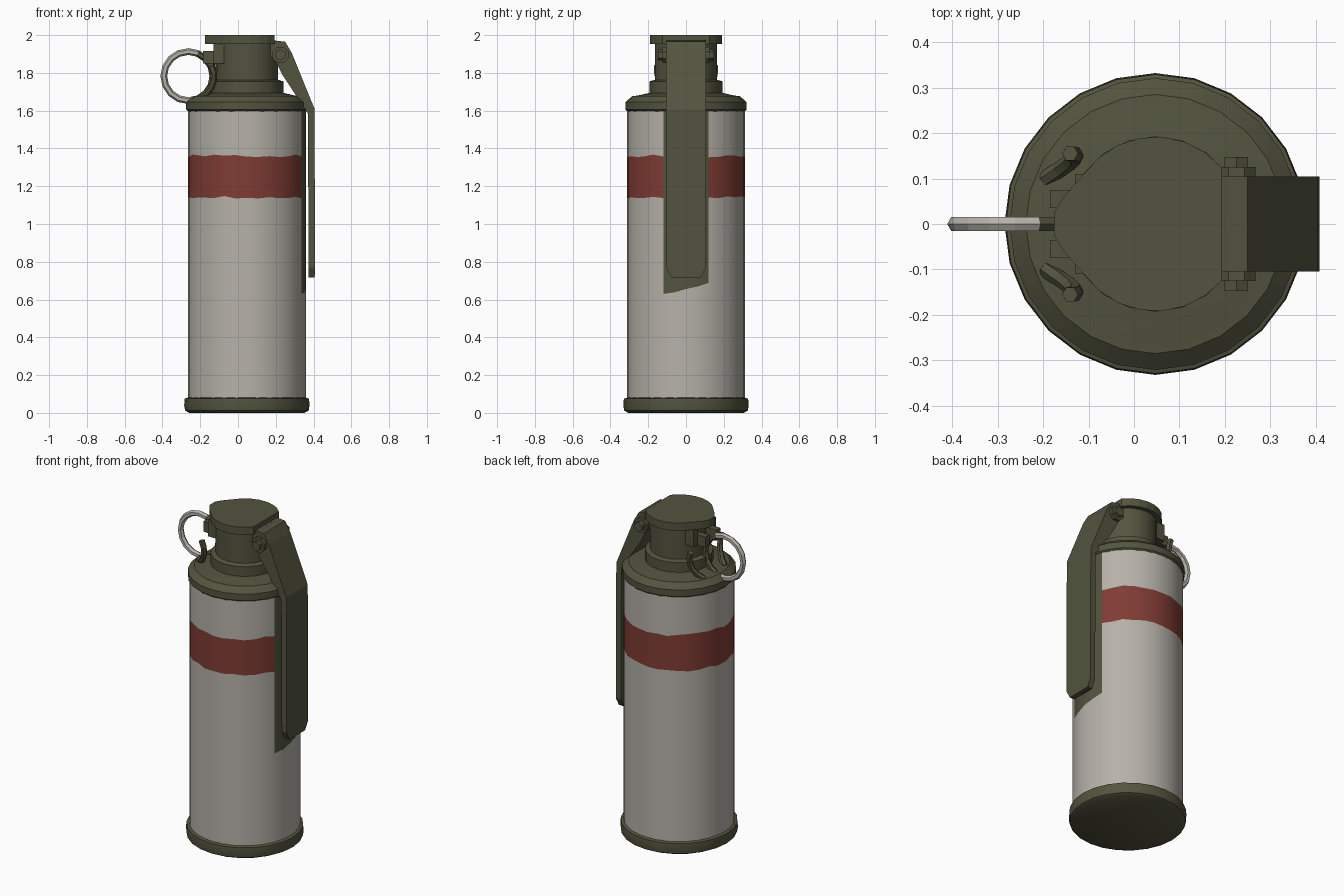
import bpy, bmesh, math, random
from math import sin, cos, pi, radians
from mathutils import Vector

if "Cube" in bpy.data.objects:
    bpy.data.objects.remove(bpy.data.objects["Cube"])

random.seed(4)
CX = 0.047  # axis of the canister


def material(name, rgb):
    m = bpy.data.materials.new(name)
    m.diffuse_color = (*rgb, 1)
    m.use_nodes = True
    m.node_tree.nodes["Principled BSDF"].inputs["Base Color"].default_value = m.diffuse_color
    return m


GREEN = material("olive green", (0.085, 0.088, 0.049))
GREY = material("warm grey", (0.47, 0.445, 0.40))
RED = material("dull red", (0.215, 0.045, 0.034))


def finish(name, bm, mats, smooth=None):
    bmesh.ops.recalc_face_normals(bm, faces=bm.faces)
    me = bpy.data.meshes.new(name)
    bm.to_mesh(me)
    bm.free()
    ob = bpy.data.objects.new(name, me)
    bpy.context.collection.objects.link(ob)
    for m in mats:
        me.materials.append(m)
    if smooth:
        bpy.ops.object.select_all(action='DESELECT')
        ob.select_set(True)
        bpy.context.view_layer.objects.active = ob
        bpy.ops.object.shade_smooth_by_angle(angle=radians(smooth))
    return ob


def loft(rings, closed=False):
    """Skin between rings of points; cap the ends unless closed."""
    bm = bmesh.new()
    vs = [[bm.verts.new(p) for p in r] for r in rings]
    n = len(vs[0])
    pairs = list(zip(vs, vs[1:])) + ([(vs[-1], vs[0])] if closed else [])
    for a, b in pairs:
        for i in range(n):
            j = (i + 1) % n
            bm.faces.new((a[i], a[j], b[j], b[i]))
    if not closed:
        bm.faces.new(vs[0])
        bm.faces.new(vs[-1])
    return bm


def lathe(profile, segs):
    return loft([[(CX + r * cos(2 * pi * i / segs), r * sin(2 * pi * i / segs), z)
                  for i in range(segs)] for r, z in profile])


def tube(path, radius, sides=6, closed=False):
    path = [Vector(p) for p in path]
    n, rings = len(path), []
    for i, p in enumerate(path):
        a = path[i - 1] if closed or i else p
        b = path[(i + 1) % n] if closed or i < n - 1 else p
        t = (b - a).normalized()
        u = t.cross(Vector((0, 1, 0))).normalized()
        w = t.cross(u)
        rings.append([p + radius * (u * cos(2 * pi * k / sides) + w * sin(2 * pi * k / sides))
                      for k in range(sides)])
    return loft(rings, closed)


def box(name, x, y, z, mat=GREEN):
    bm = loft([[(x[0], y[0], h), (x[1], y[0], h), (x[1], y[1], h), (x[0], y[1], h)] for h in z])
    return finish(name, bm, [mat])


# Canister body with red band and a green patch behind the lever
bm = lathe([(0.312, 0.06), (0.312, 0.66), (0.312, 1.14), (0.312, 1.36), (0.312, 1.61)], 32)
for f in bm.faces:
    c = f.calc_center_median()
    if c.x > 0.3 and abs(c.y) < 0.1 and c.z > 0.66:
        f.material_index = 2
    elif 1.15 < c.z < 1.35 and len(f.verts) == 4:
        f.material_index = 1
for v in bm.verts:
    if 0.5 < v.co.z < 1.5:
        v.co.z += random.uniform(-0.008, 0.008)
    if abs(v.co.z - 0.66) < 0.02 and v.co.x > 0.3:
        v.co.z += 0.25 * v.co.y
finish("canister_body", bm, [GREY, RED, GREEN], 35)

# Base rim
finish("base_rim", lathe([(0.305, 0), (0.327, 0.012), (0.332, 0.04), (0.329, 0.075),
                          (0.308, 0.082)], 24), [GREEN], 35)

# Shoulder cap with shallow slope to the neck
finish("shoulder_cap", lathe([(0.31, 1.595), (0.321, 1.605), (0.321, 1.645), (0.285, 1.677),
                              (0.255, 1.68), (0.19, 1.695), (0.1, 1.695)], 24), [GREEN], 35)

# Fuse neck: collar and upper column
finish("neck_collar", lathe([(0.193, 1.68), (0.193, 1.755), (0.16, 1.765)], 20), [GREEN], 35)
finish("fuse_column", lathe([(0.165, 1.75), (0.165, 1.97)], 20), [GREEN], 35)

# Top plate: round with a tongue at the ring side, cut flat at the lever side
half = [(CX + 0.192 * cos(radians(a)), 0.192 * sin(radians(a))) for a in range(40, 146, 15)]
half += [(-0.155, 0.06), (-0.176, 0.025)]
outline = half + [(x, -y) for x, y in reversed(half)]
finish("top_plate", loft([[(x, y, z) for x, y in outline] for z in (1.952, 2.0)]), [GREEN])

# Lever: sections of outer point, inner point, half width
sections = [((0.16, 1.975), (0.16, 1.90), 0.105), ((0.25, 1.965), (0.20, 1.86), 0.105),
            ((0.285, 1.905), (0.235, 1.79), 0.105), ((0.405, 1.61), (0.370, 1.585), 0.105),
            ((0.408, 0.77), (0.374, 0.77), 0.105), ((0.406, 0.718), (0.374, 0.718), 0.078)]
finish("safety_lever", loft([[(o[0], -w, o[1]), (o[0], w, o[1]), (i[0], w, i[1]), (i[0], -w, i[1])]
                             for o, i, w in sections]), [GREEN])


# Hinge pin with ears and bolt heads
def disc(name, x, z, r, y0, y1, sides=8):
    bm = loft([[(x + r * cos(2 * pi * (k + .5) / sides), y, z + r * sin(2 * pi * (k + .5) / sides))
                for k in range(sides)] for y in (y0, y1)])
    return finish(name, bm, [GREEN])


disc("hinge_ears", 0.225, 1.895, 0.046, -0.125, 0.125)
disc("hinge_bolt", 0.225, 1.895, 0.030, -0.147, 0.147, 6)

# Lugs holding the pull pin
for s in (-1, 1):
    box("pin_lug", (-0.185, -0.07), sorted((s * 0.035, s * 0.075)), (1.85, 1.915))
    box("column_lug", (-0.13, -0.07), sorted((s * 0.07, s * 0.11)), (1.85, 1.955))
finish("pull_pin", tube([(-0.145, 0, 1.84), (-0.12, 0, 1.88), (-0.07, 0, 1.885)], 0.02), [GREEN])

# Pull ring, grey on the outer side
RX, RZ, RR = -0.263, 1.783, 0.130
bm = tube([(RX + RR * cos(2 * pi * k / 16), 0, RZ + RR * sin(2 * pi * k / 16))
           for k in range(16)], 0.018, 6, True)
for f in bm.faces:
    f.material_index = 1 if f.calc_center_median().x < -0.21 else 0
finish("pull_ring", bm, [GREEN, GREY])

# Curved side arms sweeping from the neck down to the shoulder
for s in (-1, 1):
    path = []
    for k in range(6):
        a = radians(25 - 17 * k)
        path.append((RX + 0.135 * cos(a), s * (0.155 - 0.0022 * k * k), RZ + RR * sin(a)))
    finish("side_arm", tube(path, 0.018), [GREEN])
